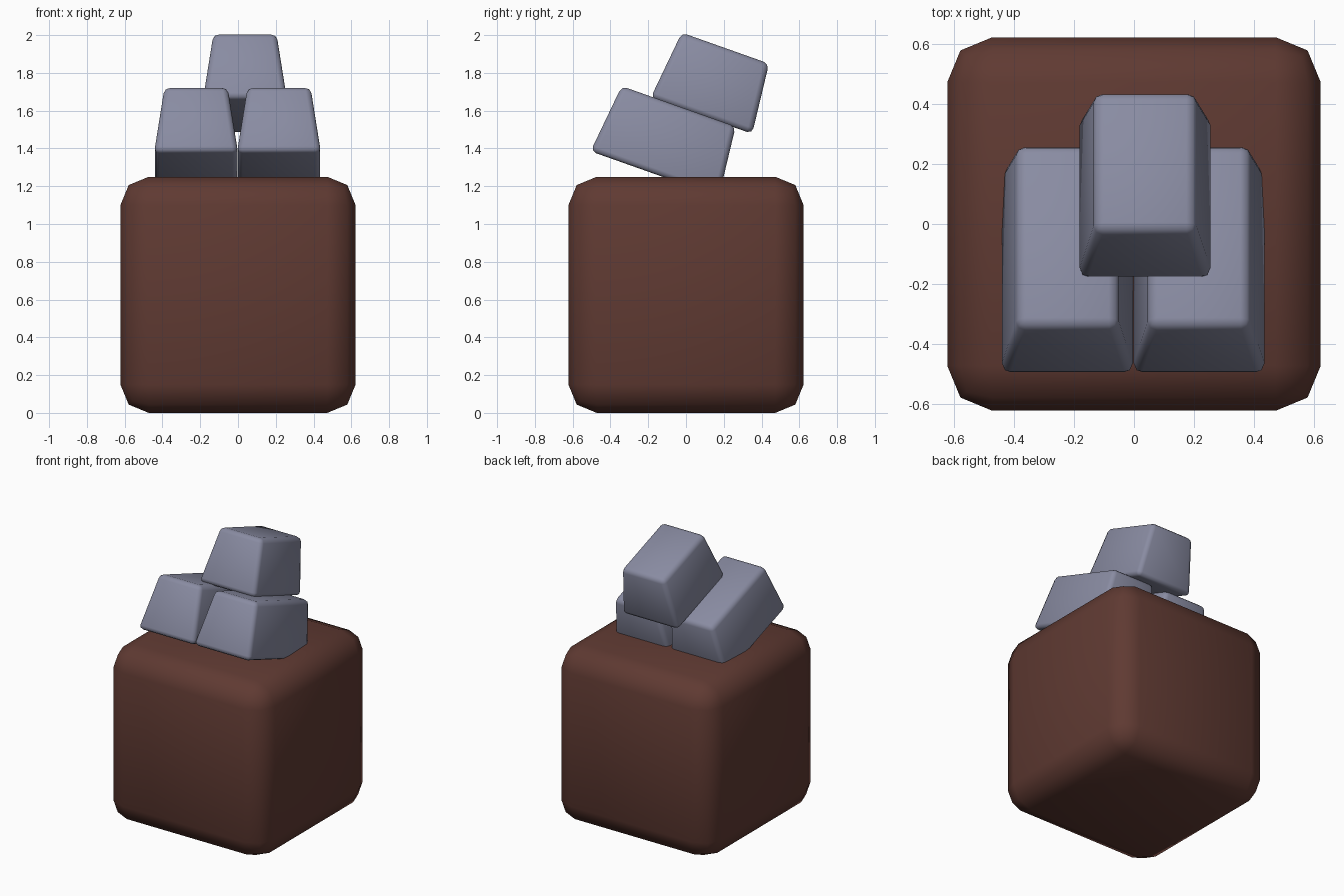
import bpy, bmesh, math
from mathutils import Matrix, Vector

if "Cube" in bpy.data.objects:
    bpy.data.objects.remove(bpy.data.objects["Cube"])


def material(name, rgb):
    m = bpy.data.materials.new(name)
    m.diffuse_color = (*rgb, 1)
    m.use_nodes = True
    m.node_tree.nodes["Principled BSDF"].inputs["Base Color"].default_value = m.diffuse_color
    return m


brown = material("dark brown", (0.115, 0.042, 0.032))
grey = material("blue grey", (0.25, 0.26, 0.36))


def block(name, mat, size, height, inset, bevel, segs, matrix):
    """Rounded block standing on its local z = 0, tapered by inset toward the top."""
    bm = bmesh.new()
    bmesh.ops.create_cube(bm, size=1)
    for v in bm.verts:
        top = v.co.z > 0
        for i in (0, 1):
            half = size[i] / 2 - (inset[i] if top else 0)
            v.co[i] = math.copysign(half, v.co[i])
        v.co.z = height if top else 0
    bmesh.ops.bevel(bm, geom=bm.edges[:], offset=bevel, segments=segs,
                    profile=0.5, affect='EDGES')
    for f in bm.faces:
        f.smooth = True
    mesh = bpy.data.meshes.new(name)
    bm.to_mesh(mesh)
    bm.free()
    mesh.materials.append(mat)
    ob = bpy.data.objects.new(name, mesh)
    ob.matrix_world = matrix
    bpy.context.collection.objects.link(ob)
    return ob


# Large rounded base cube
block("base_cube", brown, (1.245, 1.245), 1.25, (0, 0), 0.15, 2, Matrix())

# Tapered caps tilted toward the back
TILT = math.radians(-19.5)


def cap(name, x, front_y, front_z, length):
    # front_y, front_z locate the lower front edge of the cap
    rot = Matrix.Rotation(TILT, 4, 'X')
    centre = Vector((x, front_y, front_z)) + rot @ Vector((0, length / 2, 0))
    block(name, grey, (0.445, length), 0.38, (0.055, 0.04), 0.03, 2,
          Matrix.Translation(centre) @ rot)


cap("left_cap", -0.222, -0.505, 1.385, 0.72)
cap("right_cap", 0.217, -0.505, 1.385, 0.72)
cap("upper_cap", 0.037, -0.187, 1.668, 0.57)
